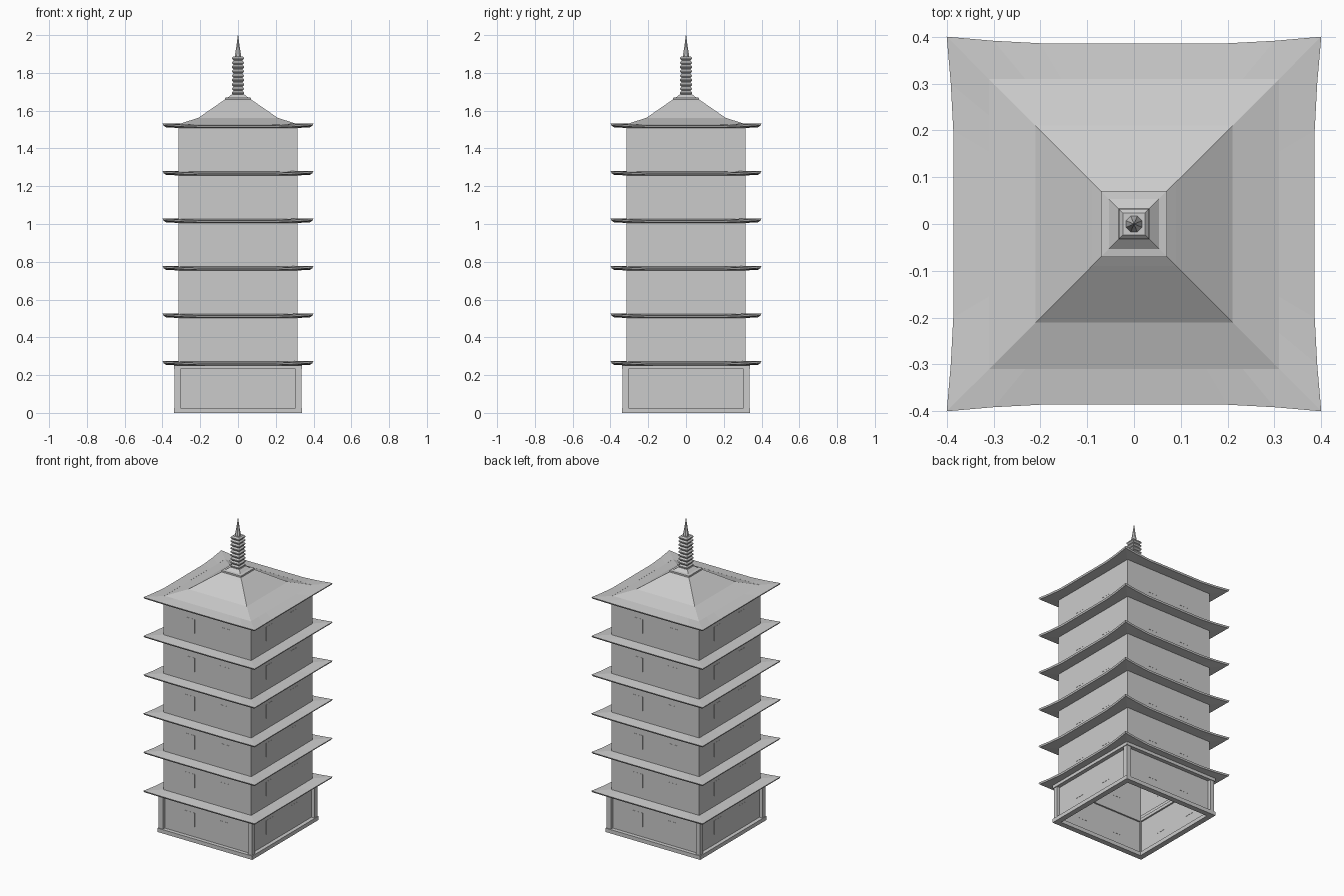
import bpy, bmesh, math

if "Cube" in bpy.data.objects:
    bpy.data.objects.remove(bpy.data.objects["Cube"])

STOREYS = 6
PITCH = 0.2515
EAVE_TOP = 0.275
WALL = 0.315


def loft(name, loops, closed=False, cap_start=False, cap_end=False):
    """Skin a list of equal-length point loops."""
    bm = bmesh.new()
    rings = [[bm.verts.new(p) for p in loop] for loop in loops]
    pairs = list(zip(rings, rings[1:]))
    if closed:
        pairs.append((rings[-1], rings[0]))
    n = len(rings[0])
    for a, b in pairs:
        for i in range(n):
            j = (i + 1) % n
            bm.faces.new((a[i], a[j], b[j], b[i]))
    if cap_start:
        bm.faces.new(rings[0][::-1])
    if cap_end:
        bm.faces.new(rings[-1])
    bmesh.ops.recalc_face_normals(bm, faces=bm.faces[:])
    mesh = bpy.data.meshes.new(name)
    bm.to_mesh(mesh)
    bm.free()
    ob = bpy.data.objects.new(name, mesh)
    bpy.context.collection.objects.link(ob)
    return ob


def square(h, z):
    return [(-h, -h, z), (h, -h, z), (h, h, z), (-h, h, z)]


def octagon(r, z):
    return [(r * math.cos(math.tau * (i + .5) / 8),
             r * math.sin(math.tau * (i + .5) / 8), z) for i in range(8)]


def box(name, x0, x1, y0, y1, z0, z1):
    return loft(name, [[(x0, y0, z), (x1, y0, z), (x1, y1, z), (x0, y1, z)]
                       for z in (z0, z1)], cap_start=True, cap_end=True)


def eave_loop(half, bow, lift, z):
    """Square loop whose sides bow inward and whose corners lift."""
    pts = []
    for k in range(4):
        c, s = round(math.cos(k * math.pi / 2)), round(math.sin(k * math.pi / 2))
        for t in (-1, -0.75, -0.5, 0, 0.5, 0.75):
            w = max(0, (abs(t) - 0.5) / 0.5) ** 1.4
            x, y = t * half, -(half - bow * (1 - w))
            pts.append((c * x - s * y, s * x + c * y, z + lift * w))
    return pts


# Hollow tower walls, open underneath
loft("tower_walls", [square(WALL, 0.0), square(WALL, EAVE_TOP + PITCH * (STOREYS - 1) - 0.006)])

# Ground storey frame: bottom and top rails plus corner posts
for name, z0, z1 in (("bottom_rail", 0, 0.025), ("top_rail", 0.232, 0.252)):
    loft(name, [square(0.305, z0), square(0.34, z0), square(0.34, z1), square(0.305, z1)],
         closed=True)
for sx in (-1, 1):
    for sy in (-1, 1):
        xs, ys = sorted((sx * 0.305, sx * 0.335)), sorted((sy * 0.305, sy * 0.335))
        box("corner_post", *xs, *ys, 0.02, 0.24)

for i in range(STOREYS):
    # Flared eave with lifted corners
    z = EAVE_TOP + PITCH * i
    loft("eave", [eave_loop(WALL - 0.005, 0, 0, z - 0.002),
                  eave_loop(0.40, 0.014, 0.010, z - 0.011),
                  eave_loop(0.395, 0.014, 0.010, z - 0.021),
                  eave_loop(WALL - 0.005, 0, 0, z - 0.024)], closed=True)
    # Nearly flush windows, two on each side
    zc = 0.135 + PITCH * i
    for k in range(4):
        for x in (-0.125, 0.125):
            w = box("window", x - 0.035, x + 0.035, -WALL - 0.001, -WALL + 0.001,
                    zc - 0.045, zc + 0.045)
            w.rotation_euler.z = k * math.pi / 2

# Concave top roof
roof = EAVE_TOP + PITCH * (STOREYS - 1)
loft("top_roof", [square(h, z) for h, z in
                  ((0.315, roof - 0.004), (0.21, 1.562), (0.09, 1.645), (0.07, 1.658))])

# Finial base
loft("finial_base", [square(h, z) for h, z in
                     ((0.07, 1.655), (0.07, 1.668), (0.053, 1.670), (0.033, 1.686))],
     cap_end=True)

# Stacked square rings
rings = []
for i in range(9):
    z = 1.682 + i * 0.023
    rings += [square(0.024, z), square(0.032, z + 0.008),
              square(0.032, z + 0.014), square(0.024, z + 0.022)]
loft("finial_rings", rings, cap_start=True, cap_end=True)

# Spire tip
loft("spire_tip", [octagon(r, z) for r, z in
                   ((0.018, 1.88), (0.018, 1.895), (0.011, 1.93), (0.001, 2.0))],
     cap_start=True, cap_end=True)
